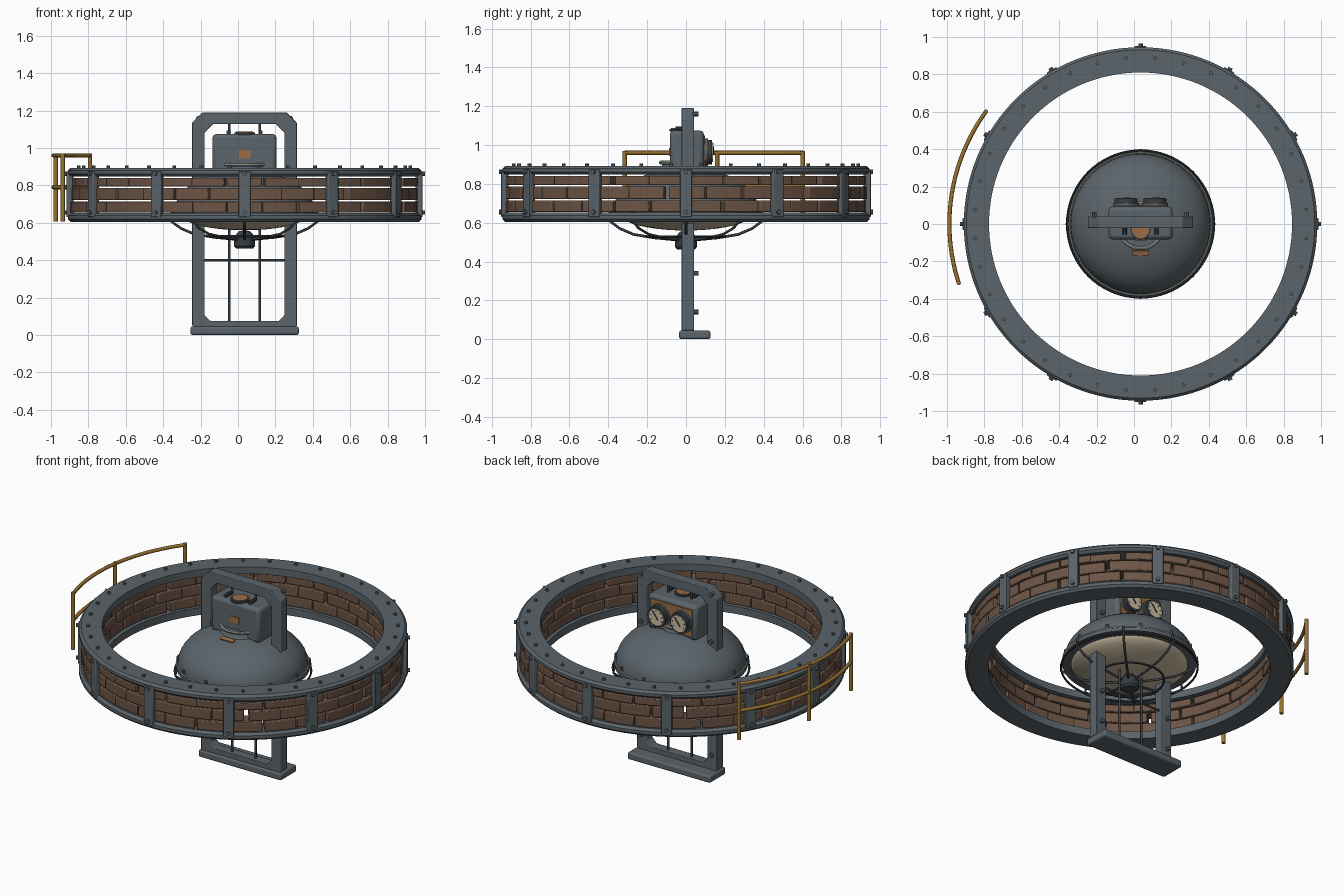
import bpy, bmesh, math, random
from math import sin, cos, pi, radians
from mathutils import Vector, Matrix

random.seed(3)
if "Cube" in bpy.data.objects:
    bpy.data.objects.remove(bpy.data.objects["Cube"])
CX = 0.035  # shared axis of ring, lamp and frame


def material(name, rgb):
    m = bpy.data.materials.new(name)
    m.use_nodes = True
    m.diffuse_color = (*rgb, 1)
    m.node_tree.nodes["Principled BSDF"].inputs["Base Color"].default_value = (*rgb, 1)
    return m


steel = material("steel grey", (0.105, 0.128, 0.145))
dark = material("dark iron", (0.04, 0.048, 0.055))
brick = material("brick brown", (0.15, 0.09, 0.06))
gold = material("railing gold", (0.32, 0.17, 0.03))
cream = material("cream glass", (0.62, 0.52, 0.37))
copper = material("copper", (0.33, 0.15, 0.06))
silver = material("pale metal", (0.36, 0.36, 0.34))


def finish(bm, name, mat, smooth=True, bevel=0):
    bmesh.ops.recalc_face_normals(bm, faces=bm.faces)
    me = bpy.data.meshes.new(name)
    bm.to_mesh(me)
    bm.free()
    me.materials.append(mat)
    ob = bpy.data.objects.new(name, me)
    bpy.context.collection.objects.link(ob)
    if bevel:
        b = ob.modifiers.new("Bevel", "BEVEL")
        b.width, b.segments = bevel, 2
    if smooth:
        bpy.ops.object.select_all(action="DESELECT")
        ob.select_set(True)
        bpy.context.view_layer.objects.active = ob
        bpy.ops.object.shade_smooth_by_angle(angle=radians(35))
    return ob


def box(name, mat, centre, size, bevel=0):
    bm = bmesh.new()
    bmesh.ops.create_cube(bm, size=1, matrix=Matrix.Translation(centre) @ Matrix.Diagonal((*size, 1)))
    return finish(bm, name, mat, True, bevel)


def add_rod(bm, a, b, r, sides=12):
    a, b = Vector(a), Vector(b)
    d = b - a
    m = Matrix.Translation((a + b) / 2) @ d.to_track_quat("Z", "Y").to_matrix().to_4x4()
    bmesh.ops.create_cone(bm, cap_ends=True, segments=sides, radius1=r, radius2=r, depth=d.length, matrix=m)


def rods(name, mat, pairs, r, sides=12):
    bm = bmesh.new()
    for a, b in pairs:
        add_rod(bm, a, b, r, sides)
    return finish(bm, name, mat)


def lathe(name, mat, profile, closed=False, segs=96, y=0):
    bm = bmesh.new()
    vs = [bm.verts.new((CX + r, y, z)) for r, z in profile]
    n = len(vs)
    edges = [bm.edges.new((vs[i], vs[(i + 1) % n])) for i in range(n if closed else n - 1)]
    bmesh.ops.spin(bm, geom=vs + edges, cent=(CX, y, 0), axis=(0, 0, 1), angle=2 * pi, steps=segs)
    bmesh.ops.remove_doubles(bm, verts=bm.verts, dist=0.0002)
    return finish(bm, name, mat)


def ring_tube(name, mat, R, r, z, y=0):
    return lathe(name, mat, [(R + r * cos(a * pi / 4), z + r * sin(a * pi / 4)) for a in range(8)], True, 72, y)


def polar(r, deg, z):
    return (CX + r * cos(radians(deg)), r * sin(radians(deg)), z)


def tube(name, mat, paths, r):
    cu = bpy.data.curves.new(name, "CURVE")
    cu.dimensions, cu.bevel_depth, cu.bevel_resolution, cu.use_fill_caps = "3D", r, 2, True
    for path in paths:
        sp = cu.splines.new("POLY")
        sp.points.add(len(path) - 1)
        for p, q in zip(sp.points, path):
            p.co = (*q, 1)
        sp.use_smooth = True
    cu.materials.append(mat)
    ob = bpy.data.objects.new(name, cu)
    bpy.context.collection.objects.link(ob)
    return ob


def add_arc_block(bm, r0, r1, a0, a1, z0, z1, steps=3):
    rows = []
    for i in range(steps + 1):
        a = a0 + (a1 - a0) * i / steps
        rows.append([bm.verts.new(polar(r, a, z)) for r, z in ((r0, z0), (r1, z0), (r1, z1), (r0, z1))])
    for p, q in zip(rows, rows[1:]):
        for k in range(4):
            bm.faces.new((p[k], p[(k + 1) % 4], q[(k + 1) % 4], q[k]))
    bm.faces.new(rows[0])
    bm.faces.new(rows[-1])


# Ring: two rounded flanges, brick courses, straps and bolts
for name, z0, z1 in (("lower_flange", 0.605, 0.652), ("upper_flange", 0.848, 0.893)):
    c = 0.014
    lathe(name, steel, [(0.81, z0), (0.945 - c, z0), (0.945, z0 + c), (0.945, z1 - c),
                        (0.945 - c, z1), (0.81, z1)], True, 128)

bm = bmesh.new()
step = 12
for row, (z0, z1) in enumerate(((0.654, 0.715), (0.721, 0.786), (0.794, 0.84))):
    for i in range(30):
        a = i * step + row % 2 * step / 2 + random.uniform(-0.8, 0.8)
        out = random.uniform(-0.004, 0.004)
        add_arc_block(bm, 0.826 + out, 0.928 + out, a + 0.3, a + step - 0.3, z0, z1)
finish(bm, "brick_courses", brick, True, 0.005)

bm = bmesh.new()
for i in range(12):
    add_arc_block(bm, 0.915, 0.952, i * 30 - 1.9, i * 30 + 1.9, 0.63, 0.875)
finish(bm, "wall_straps", steel, True, 0.004)
rods("strap_bolts", steel, [(polar(0.94, i * 30, z), polar(0.964, i * 30, z))
                            for i in range(12) for z in (0.655, 0.862)], 0.012, 8)
rods("flange_bolts", steel, [(polar(0.89, i * 10 + 5, 0.885), polar(0.89, i * 10 + 5, 0.906))
                             for i in range(36)], 0.010, 8)

# Curved railing outside the ring
tube("railing_bars", gold, [[polar(1.022, 144 + 54 * i / 24, z) for i in range(25)] for z in (0.79, 0.96)], 0.011)
rods("railing_posts", gold, [(polar(1.022, a, 0.608), polar(1.022, a, 0.97)) for a in (144, 171, 198)], 0.0115)


# Upright frame with chamfered opening
def chamfered(x0, x1, z0, z1, low, high):
    return [(x0 + low, z0), (x1 - low, z0), (x1, z0 + low), (x1, z1 - high),
            (x1 - high, z1), (x0 + high, z1), (x0, z1 - high), (x0, z0 + low)]


bm = bmesh.new()
outer = chamfered(CX - 0.28, CX + 0.28, 0.03, 1.19, 0.02, 0.055)
inner = chamfered(CX - 0.213, CX + 0.213, 0.075, 1.128, 0.03, 0.045)
loops = [[bm.verts.new((x, y, z)) for x, z in pts] for y in (-0.022, 0.042) for pts in (outer, inner)]
for p, q in ((0, 1), (2, 3), (0, 2), (1, 3)):
    for k in range(8):
        j = (k + 1) % 8
        bm.faces.new((loops[p][k], loops[p][j], loops[q][j], loops[q][k]))
finish(bm, "upright_frame", steel, True, 0.004)
box("frame_foot", steel, (CX, 0.045, 0.023), (0.58, 0.16, 0.045), 0.01)
rods("frame_bolts", steel, [((CX + s * 0.247, 0.03, z), (CX + s * 0.247, 0.064, z))
                            for s in (-1, 1) for z in (0.14, 0.34, 0.62, 0.86, 1.16)], 0.012, 8)
rods("frame_rods", dark, [((CX + s * 0.082, 0.01, 0.07), (CX + s * 0.082, 0.01, 1.14)) for s in (-1, 1)], 0.007)
rods("cross_rod", dark, [((CX - 0.22, 0.01, 0.4), (CX + 0.22, 0.01, 0.4))], 0.006)

# Lamp: domed shade, rim, convex glass
dome = [(0.375 * sin(t * pi / 24), 0.66 + 0.225 * cos(t * pi / 24)) for t in range(13)]
lathe("lamp_shade", steel, [(max(r, 0.0), z) for r, z in dome] + [(0.385, 0.655), (0.385, 0.635),
                                                                  (0.335, 0.63), (0.335, 0.65)])
lathe("lamp_glass", cream, [(0.34 * sin(t * pi / 20), 0.645 - 0.085 * cos(t * pi / 20)) for t in range(11)])
ring_tube("shade_edge", silver, 0.381, 0.006, 0.661)
rods("shade_bolts", steel, [(polar(0.372, i * 30, 0.65), polar(0.372, i * 30, 0.69)) for i in range(12)], 0.011, 8)

# Wire cage below the glass
cage = ((0.388, 0.66), (0.395, 0.61), (0.34, 0.57), (0.27, 0.54), (0.16, 0.522), (0.03, 0.51))
tube("cage_ribs", dark, [[polar(r, i * 45, z) for r, z in cage] for i in range(8)], 0.007)
for name, R, z in (("cage_top_ring", 0.393, 0.612), ("cage_low_ring", 0.2, 0.528)):
    ring_tube(name, dark, R, 0.006, z)
lathe("cage_hub", dark, [(0, 0.462), (0.045, 0.462), (0.056, 0.475), (0.056, 0.525), (0.03, 0.555), (0, 0.56)], segs=24)

# Control box with collar, plates and top hatch
box("control_box", steel, (CX, 0.005, 0.965), (0.342, 0.175, 0.22), 0.02)
ring_tube("neck_collar", silver, 0.12, 0.010, 0.91, -0.01)
lathe("neck", steel, [(0.15, 0.84), (0.12, 0.875), (0.11, 0.905), (0, 0.905)], segs=48, y=-0.01)
box("front_plate", copper, (CX, -0.083, 0.965), (0.062, 0.008, 0.042))
plate = box("shade_plate", copper, (0, 0, 0), (0.09, 0.025, 0.008))
plate.location = (CX, -0.155, 0.868)
plate.rotation_euler.x = radians(16)
rods("hatch_rim", dark, [((CX, -0.03, 1.07), (CX, -0.03, 1.082))], 0.055, 32)
rods("hatch_lid", copper, [((CX, -0.03, 1.08), (CX, -0.03, 1.088))], 0.046, 32)
rods("hatch_clamps", dark, [((CX + s * 0.085, -0.055, 1.084), (CX + s * 0.085, -0.005, 1.084))
                            for s in (-1, 1)], 0.012, 10)
box("gauge_panel", copper, (CX, 0.094, 0.965), (0.29, 0.01, 0.17))

# Pair of gauges on the back
for side, s in (("left", 1), ("right", -1)):
    x, z = CX + s * 0.078, 0.963
    rods(side + "_gauge_case", dark, [((x, 0.09, z), (x, 0.135, z))], 0.062, 40)
    rods(side + "_gauge_flange", steel, [((x, 0.09, z), (x, 0.112, z))], 0.07, 40)
    rods(side + "_gauge_dial", cream, [((x, 0.13, z), (x, 0.138, z))], 0.051, 40)
    rods(side + "_gauge_needle", dark, [((x - 0.012, 0.139, z - 0.015), (x + 0.022, 0.139, z + 0.03))], 0.004, 8)
    rods(side + "_gauge_ticks", dark, [((x + 0.038 * cos(t), 0.138, z + 0.038 * sin(t)),
                                        (x + 0.047 * cos(t), 0.138, z + 0.047 * sin(t)))
                                       for t in (radians(a) for a in range(-30, 211, 40))], 0.0025, 6)
